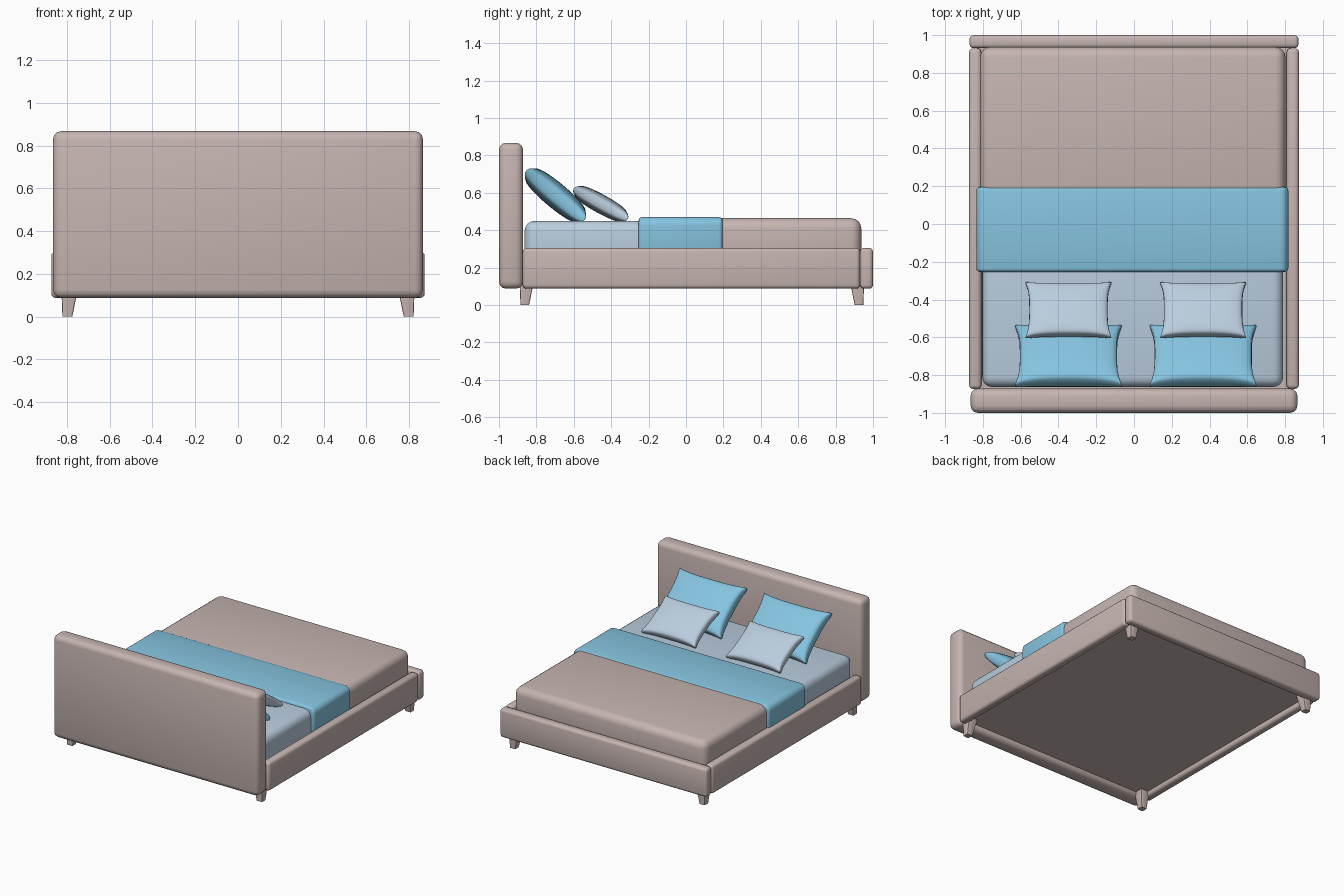
import bpy, bmesh, math
from mathutils import Vector

if "Cube" in bpy.data.objects:
    bpy.data.objects.remove(bpy.data.objects["Cube"])


def material(name, rgb):
    """Flat colour given as sRGB 0-255, stored linear."""
    m = bpy.data.materials.new(name)
    lin = [((c / 255 + 0.055) / 1.055) ** 2.4 for c in rgb]
    m.diffuse_color = (*lin, 1)
    m.use_nodes = True
    m.node_tree.nodes["Principled BSDF"].inputs["Base Color"].default_value = m.diffuse_color
    return m


TAUPE = material("taupe fabric", (198, 181, 177))
PALE = material("pale blue linen", (186, 205, 222))
BLUE = material("sky blue linen", (134, 196, 224))


def finish(bm, name, mat, angle=60):
    bmesh.ops.recalc_face_normals(bm, faces=bm.faces)
    me = bpy.data.meshes.new(name)
    bm.to_mesh(me)
    bm.free()
    me.materials.append(mat)
    ob = bpy.data.objects.new(name, me)
    bpy.context.collection.objects.link(ob)
    bpy.ops.object.select_all(action='DESELECT')
    ob.select_set(True)
    bpy.context.view_layer.objects.active = ob
    bpy.ops.object.shade_smooth_by_angle(angle=math.radians(angle))
    return ob


def box(name, mat, x, y, z, r, segs=3, long_r=0):
    """Rounded box from (min, max) ranges; long_r rounds the edges along y first."""
    bm = bmesh.new()
    bmesh.ops.create_cube(bm, size=1)
    for v in bm.verts:
        v.co = Vector([(a + b) / 2 + c * (b - a) for (a, b), c in zip((x, y, z), v.co)])
    if long_r:
        top = [e for e in bm.edges
               if abs(e.verts[0].co.y - e.verts[1].co.y) > 1e-4 and e.verts[0].co.z > z[0] + 1e-4]
        bmesh.ops.bevel(bm, geom=top, offset=long_r, segments=6, profile=0.5, affect='EDGES')
        edges = [e for e in bm.edges if e.calc_face_angle(0) > math.radians(60)]
    else:
        edges = bm.edges[:]
    if r:
        bmesh.ops.bevel(bm, geom=edges, offset=r, segments=segs, profile=0.5, affect='EDGES')
    return finish(bm, name, mat)


def leg(name, sx, sy, cx, cy):
    """Square leg tapering towards its outer corner."""
    bm = bmesh.new()
    bmesh.ops.create_cube(bm, size=1)
    for v in bm.verts:
        top = v.co.z > 0
        outer, inner = (0.036, -0.042) if top else (0.031, -0.015)
        v.co = Vector((cx + sx * (outer if v.co.x * sx > 0 else inner),
                       cy + sy * (outer if v.co.y * sy > 0 else inner),
                       0.13 if top else 0))
    up = [e for e in bm.edges if abs(e.verts[0].co.z - e.verts[1].co.z) > 0.05]
    bmesh.ops.bevel(bm, geom=up, offset=0.006, segments=2, profile=0.5, affect='EDGES')
    return finish(bm, name, TAUPE, 40)


def pillow(name, mat, loc, a, b, t, tilt, n=24):
    """Plump cushion with pinched corners: two bulging grids joined at the rim."""
    bm = bmesh.new()
    ang = [math.pi * (i / n - 0.5) for i in range(n + 1)]
    for side in (1, -1):
        grid = []
        for p in ang:
            row = []
            for q in ang:
                u, v = math.sin(p), math.sin(q)
                h = max(0, math.cos(p) * math.cos(q))
                h = h ** 0.45 if h > 1e-6 else 0
                row.append(bm.verts.new((a * u * (1 - 0.09 * (1 - abs(v) ** 3)),
                                         b * v * (1 - 0.09 * (1 - abs(u) ** 3)),
                                         side * t * h)))
            grid.append(row)
        for i in range(n):
            for j in range(n):
                bm.faces.new((grid[i][j], grid[i + 1][j], grid[i + 1][j + 1], grid[i][j + 1]))
    bmesh.ops.remove_doubles(bm, verts=bm.verts, dist=1e-5)
    ob = finish(bm, name, mat, 100)
    ob.location = loc
    ob.rotation_euler.x = -math.radians(tilt)
    return ob


# Frame
box("headboard", TAUPE, (-0.865, 0.865), (-1, -0.871), (0.087, 0.867), 0.038)
box("footboard", TAUPE, (-0.871, 0.871), (0.931, 1), (0.087, 0.305), 0.021)
for side, x in (("left", (-0.873, -0.808)), ("right", (0.808, 0.873))):
    box(side + "_side_rail", TAUPE, x, (-0.873, 0.93), (0.087, 0.305), 0.021)
box("base_slab", TAUPE, (-0.83, 0.83), (-0.89, 0.95), (0.125, 0.26), 0)

# Legs
for sx, xn in ((-1, "left"), (1, "right")):
    leg("front_leg_" + xn, sx, -1, sx * 0.79, -0.854)
    leg("back_leg_" + xn, sx, 1, sx * 0.79, 0.917)

# Bedding
box("mattress", PALE, (-0.805, 0.79), (-0.863, 0.15), (0.2, 0.45), 0.055, 4)
box("duvet", TAUPE, (-0.815, 0.802), (0.1, 0.937), (0.2, 0.464), 0.055, 4)
box("bed_runner", BLUE, (-0.835, 0.817), (-0.253, 0.195), (0.27, 0.47), 0.018, 3, long_r=0.045)

# Pillows
for side, x in (("left", -0.347), ("right", 0.366)):
    pillow("large_pillow_" + side, BLUE, (x, -0.698, 0.587), 0.283, 0.205, 0.067, 40)
    pillow("small_pillow_" + side, PALE, (x, -0.456, 0.541), 0.228, 0.166, 0.05, 29)
